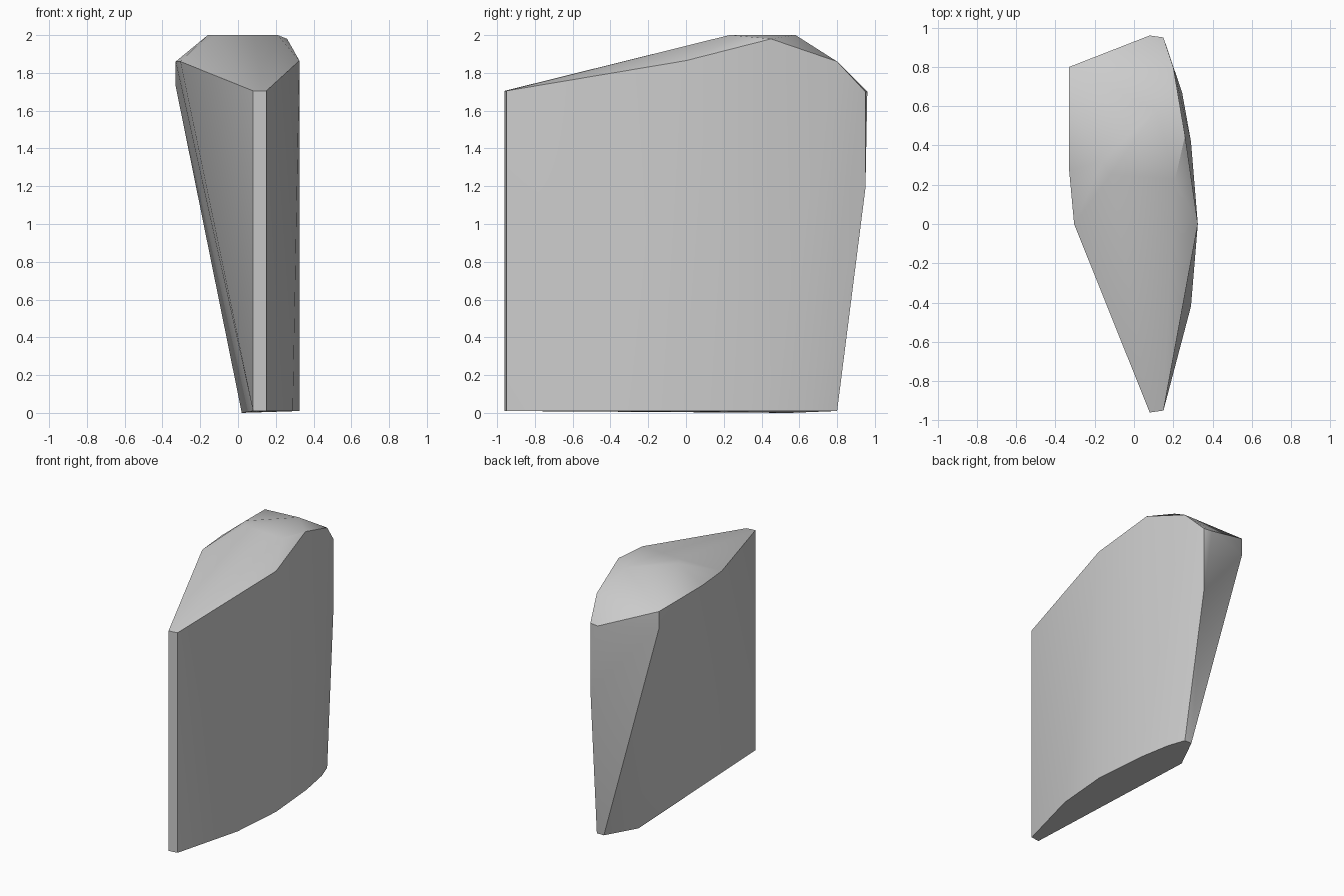
import bpy
import bmesh
import math

cube = bpy.data.objects.get("Cube")
if cube:
    bpy.data.objects.remove(cube, do_unlink=True)


def make_material(name, color):
    mat = bpy.data.materials.new(name)
    mat.use_nodes = True
    mat.diffuse_color = color
    mat.node_tree.nodes["Principled BSDF"].inputs["Base Color"].default_value = color
    return mat


def hull_object(name, points, mat):
    """Faceted solid wrapped tightly around a few corner points."""
    bm = bmesh.new()
    for p in points:
        bm.verts.new(p)
    result = bmesh.ops.convex_hull(bm, input=bm.verts[:])
    inner = [v for v in result["geom_interior"] if isinstance(v, bmesh.types.BMVert) and v.is_valid]
    if inner:
        bmesh.ops.delete(bm, geom=inner, context='VERTS')
    bmesh.ops.dissolve_limit(bm, angle_limit=math.radians(0.5),
                             verts=bm.verts[:], edges=bm.edges[:])
    bmesh.ops.recalc_face_normals(bm, faces=bm.faces[:])
    mesh = bpy.data.meshes.new(name)
    bm.to_mesh(mesh)
    bm.free()
    mesh.materials.append(mat)
    obj = bpy.data.objects.new(name, mesh)
    bpy.context.collection.objects.link(obj)
    bpy.ops.object.select_all(action='DESELECT')
    obj.select_set(True)
    bpy.context.view_layer.objects.active = obj
    bpy.ops.object.shade_smooth_by_angle(angle=math.radians(30))
    return obj


# Footprint: blunt front edge, bowed outer side, clipped back corner
foot = [(0.08, -0.96, 0.01), (0.15, -0.95, 0.01), (0.29, -0.42, 0.01),
        (0.325, 0, 0.01), (0.29, 0.42, 0.01), (0.245, 0.67, 0.01),
        (0.2, 0.8, 0.01), (0.14, 0.8, 0.01), (0.02, 0.55, 0)]

# Upper rim, sloping up from the front edge to the overhanging inner side
rim = [(0.08, -0.96, 1.705), (0.15, -0.95, 1.705), (0.325, 0, 1.865),
       (0.26, 0.45, 1.98), (0.2, 0.8, 1.86), (-0.33, 0.8, 1.86),
       (-0.33, 0.8, 1.73), (-0.33, 0.27, 1.86), (-0.305, 0, 1.86)]

# Bulge on the back edge
back = [(0.08, 0.96, 1.7), (0.15, 0.95, 1.7), (0.15, 0.95, 1.19)]

# Small flat crown
crown = [(-0.16, 0.32, 2), (-0.12, 0.25, 2), (0.21, 0.23, 2), (0.11, 0.58, 2)]

stone = make_material("stone_grey", (0.6, 0.6, 0.6, 1))
hull_object("stone_block", foot + rim + back + crown, stone)
